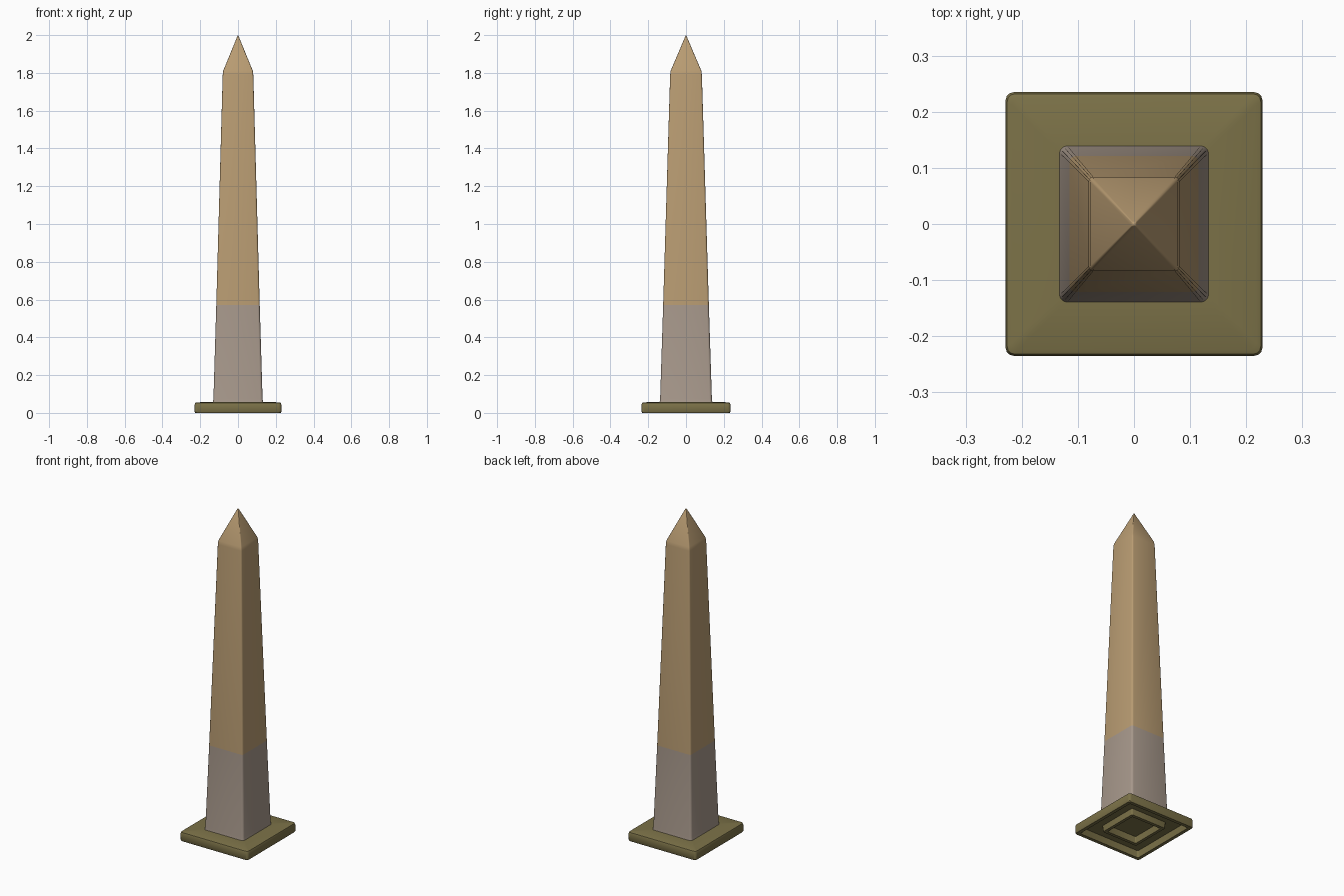
import bpy, bmesh, math

if "Cube" in bpy.data.objects:
    bpy.data.objects.remove(bpy.data.objects["Cube"])


def material(name, rgb):
    # sRGB 0-255 to linear
    m = bpy.data.materials.new(name)
    lin = [((c / 255 + 0.055) / 1.055) ** 2.4 for c in rgb]
    m.diffuse_color = (*lin, 1)
    m.use_nodes = True
    m.node_tree.nodes["Principled BSDF"].inputs["Base Color"].default_value = m.diffuse_color
    return m


TAN = material("tan stone", (186, 157, 115))
GREY = material("grey stone", (168, 153, 140))
OLIVE = material("olive plinth", (124, 114, 72))


def rounded_ring(bm, hx, hy, z, r, steps=3):
    # rounded rectangle of vertices at height z
    ring = []
    for k, (sx, sy) in enumerate([(1, 1), (-1, 1), (-1, -1), (1, -1)]):
        for i in range(steps + 1):
            a = math.pi / 2 * (k + i / steps)
            ring.append(bm.verts.new((sx * (hx - r) + r * math.cos(a),
                                      sy * (hy - r) + r * math.sin(a), z)))
    return ring


def loft(name, sections, mats, rule=None, apex=None, caps=(True, True)):
    bm = bmesh.new()
    rings = [rounded_ring(bm, *s) for s in sections]
    n = len(rings[0])
    for a, b in zip(rings, rings[1:]):
        for i in range(n):
            j = (i + 1) % n
            bm.faces.new((a[i], a[j], b[j], b[i]))
    if caps[0]:
        bm.faces.new(rings[0][::-1])
    if apex is not None:
        tip = bm.verts.new((0, 0, apex))
        for i in range(n):
            bm.faces.new((rings[-1][i], rings[-1][(i + 1) % n], tip))
    elif caps[1]:
        bm.faces.new(rings[-1])
    bmesh.ops.recalc_face_normals(bm, faces=bm.faces)
    if rule:
        for f in bm.faces:
            f.material_index = rule(f.calc_center_median())
    me = bpy.data.meshes.new(name)
    bm.to_mesh(me)
    bm.free()
    for m in mats:
        me.materials.append(m)
    ob = bpy.data.objects.new(name, me)
    bpy.context.collection.objects.link(ob)
    bpy.ops.object.select_all(action='DESELECT')
    ob.select_set(True)
    bpy.context.view_layer.objects.active = ob
    bpy.ops.object.shade_smooth_by_angle(angle=math.radians(32))
    return ob


# Plinth: recessed underside with a rim and an inner ring, then the outside
loft("plinth", [
    (0.095, 0.100, 0.042, 0.006),   # inner floor
    (0.100, 0.105, 0.004, 0.006),   # inner ring
    (0.118, 0.124, 0.004, 0.010),
    (0.122, 0.128, 0.040, 0.010),   # groove
    (0.202, 0.208, 0.040, 0.010),
    (0.206, 0.212, 0.000, 0.010),   # outer rim
    (0.226, 0.232, 0.000, 0.014),
    (0.229, 0.235, 0.005, 0.015),
    (0.229, 0.235, 0.045, 0.015),
    (0.226, 0.232, 0.053, 0.014),
    (0.218, 0.224, 0.056, 0.012),
    (0.120, 0.126, 0.058, 0.010),
], [OLIVE])

# Tapered shaft: grey lower part, tan upper part and pointed cap
loft("shaft", [
    (0.134, 0.140, 0.052, 0.014),
    (0.130, 0.137, 0.075, 0.013),
    (0.115, 0.121, 0.570, 0.011),
    (0.081, 0.084, 1.790, 0.008),
    (0.078, 0.081, 1.812, 0.006),
    (0.005, 0.005, 1.990, 0.002),
], [GREY, TAN], rule=lambda c: int(c.z > 0.57), apex=2.0)
